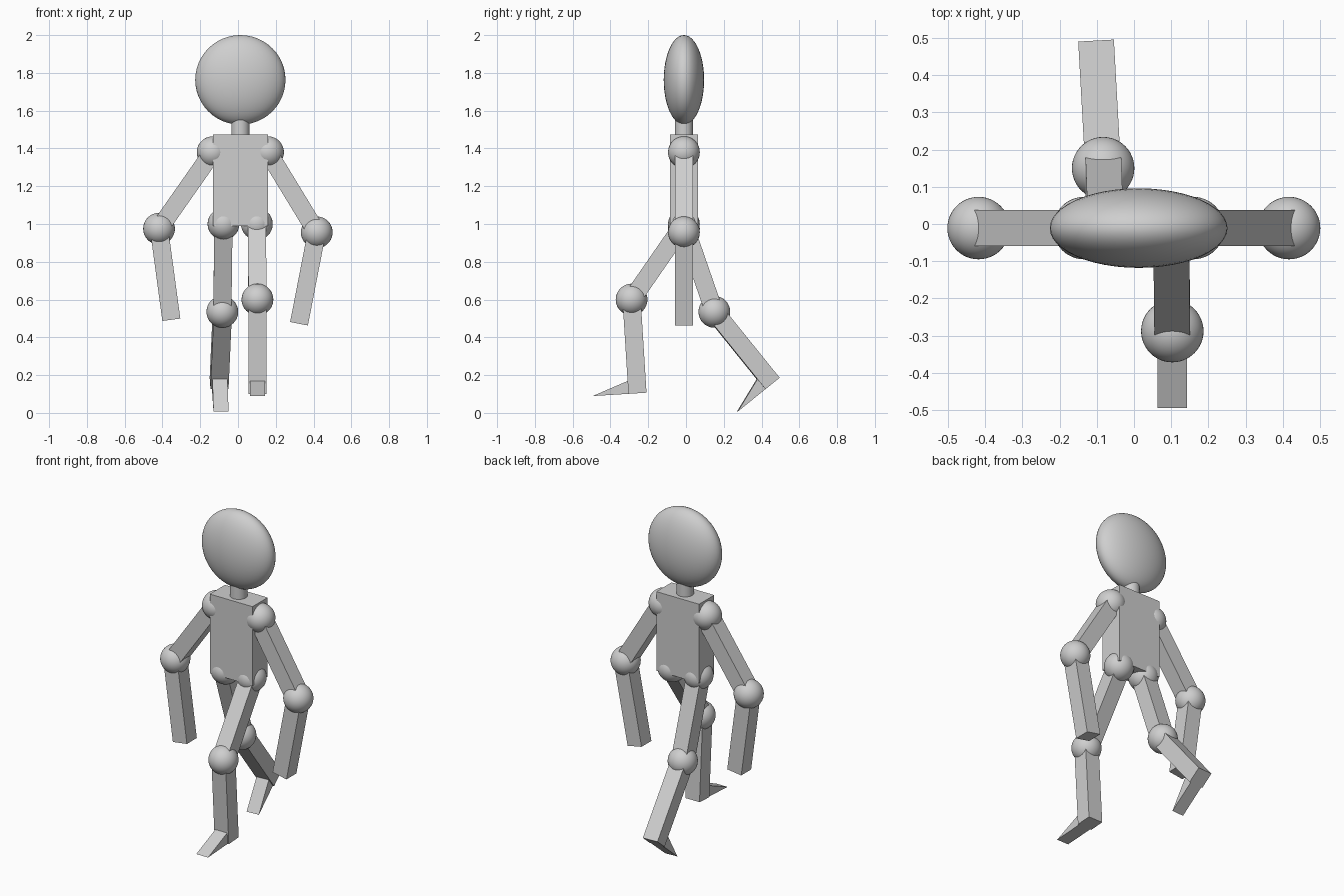
import bpy, bmesh, math
from mathutils import Vector, Matrix

if "Cube" in bpy.data.objects:
    bpy.data.objects.remove(bpy.data.objects["Cube"])

grey = bpy.data.materials.new("plain grey")
grey.diffuse_color = (0.62, 0.62, 0.62, 1)
grey.use_nodes = True
grey.node_tree.nodes["Principled BSDF"].inputs["Base Color"].default_value = grey.diffuse_color

CX, CY = 0.0125, -0.011      # body axis
JOINT_R, BAR = 0.084, 0.096  # joint ball radius, limb thickness
FOOT_W, FOOT_H, FOOT_L = 0.08, 0.068, 0.19


def finish(name, bm, smooth=False):
    bmesh.ops.recalc_face_normals(bm, faces=bm.faces[:])
    me = bpy.data.meshes.new(name)
    bm.to_mesh(me)
    bm.free()
    me.materials.append(grey)
    ob = bpy.data.objects.new(name, me)
    bpy.context.collection.objects.link(ob)
    if smooth:
        bpy.context.view_layer.objects.active = ob
        ob.select_set(True)
        bpy.ops.object.shade_smooth_by_angle(angle=math.radians(35))
        ob.select_set(False)
    return ob


def ball(name, center, radii):
    bm = bmesh.new()
    bmesh.ops.create_uvsphere(bm, u_segments=48, v_segments=24, radius=1,
                              matrix=Matrix.Translation(center) @ Matrix.Diagonal((*radii, 1)))
    return finish(name, bm, True)


def box(name, matrix, size):
    bm = bmesh.new()
    bmesh.ops.create_cube(bm, size=1, matrix=matrix @ Matrix.Diagonal((*size, 1)))
    return finish(name, bm)


def limb_frame(a, b, side):
    """Frame at b: x = side, y = backward, z = back up along the limb."""
    up = (a - b).normalized()
    side = (side - up * side.dot(up)).normalized()
    back = up.cross(side)
    m = Matrix((side, back, up)).transposed().to_4x4()
    m.translation = b
    return m


def bar(name, a, b, side=(1, 0, 0)):
    a, b = Vector(a), Vector(b)
    m = limb_frame(a, b, Vector(side))
    length = (a - b).length
    box(name, m @ Matrix.Translation((0, 0, length / 2)), (BAR, BAR, length))
    return m


def foot(name, m):
    # wedge on the front of the shin, tapering to the toe
    bm = bmesh.new()
    prof = [(-BAR / 2 + 0.01, 0), (-BAR / 2 + 0.01, FOOT_H),
            (-BAR / 2, FOOT_H), (-BAR / 2 - FOOT_L, 0)]
    face = bm.faces.new([bm.verts.new((-FOOT_W / 2, y, z)) for y, z in prof])
    ext = bmesh.ops.extrude_face_region(bm, geom=[face])["geom"]
    bmesh.ops.translate(bm, vec=(FOOT_W, 0, 0),
                        verts=[v for v in ext if isinstance(v, bmesh.types.BMVert)])
    bm.transform(m)
    finish(name, bm)


# Head, neck and torso
ball("head", (CX, CY, 1.763), (0.239, 0.107, 0.237))
bm = bmesh.new()
bmesh.ops.create_cone(bm, cap_ends=True, segments=48, radius1=0.048, radius2=0.048,
                      depth=0.15, matrix=Matrix.Translation((CX, CY, 1.525)))
finish("neck", bm, True)
box("torso", Matrix.Translation((CX, CY, 1.2325)), (0.29, 0.147, 0.485))

# Arms: shoulder, elbow, hand end
arms = {
    "left": [(-0.134, CY, 1.38), (-0.418, CY, 0.975), (-0.353, CY, 0.493)],
    "right": [(0.159, CY, 1.38), (0.417, CY, 0.956), (0.323, CY, 0.472)],
}
for s, (shoulder, elbow, hand) in arms.items():
    ball(s + "_shoulder", shoulder, [JOINT_R] * 3)
    ball(s + "_elbow", elbow, [JOINT_R] * 3)
    bar(s + "_upper_arm", shoulder, elbow, (0, 1, 0))
    bar(s + "_forearm", elbow, hand, (0, 1, 0))

# Legs: hip, knee, ankle, sideways axis of the shin
legs = {
    "left": [(-0.077, CY, 1.0), (-0.083, 0.15, 0.535), (-0.10, 0.456, 0.156), (1, 0.055, 0)],
    "right": [(0.10, CY, 1.0), (0.103, -0.288, 0.60), (0.103, -0.257, 0.104), (1, 0, 0)],
}
for s, (hip, knee, ankle, side) in legs.items():
    ball(s + "_hip", hip, [JOINT_R] * 3)
    ball(s + "_knee", knee, [JOINT_R] * 3)
    bar(s + "_thigh", hip, knee)
    foot(s + "_foot", bar(s + "_shin", knee, ankle, side))
